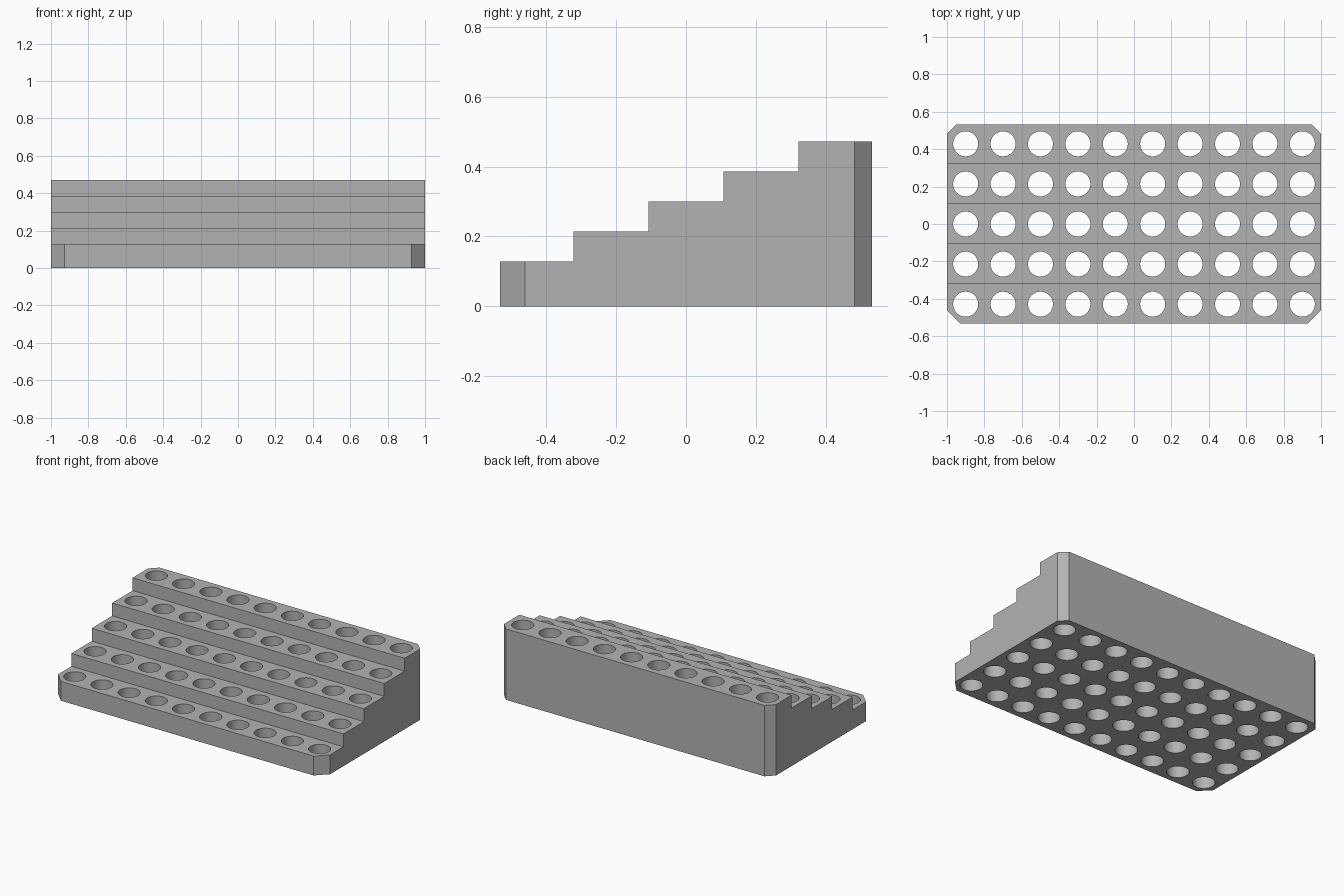
import bpy
import bmesh
from mathutils import Matrix

cube = bpy.data.objects.get("Cube")
if cube:
    bpy.data.objects.remove(cube, do_unlink=True)

# Dimensions
HALF_X, HALF_Y = 1.0, 0.533
ROWS, COLS = 5, 10
RUN, RISE, BASE = 0.2143, 0.0857, 0.1286
FRONT_CHAMFER, BACK_CHAMFER = 0.0714, 0.05
HOLE_R = 0.067

# Material
grey = bpy.data.materials.new("plain_grey")
grey.use_nodes = True
colour = (0.45, 0.45, 0.45, 1)
grey.diffuse_color = colour
grey.node_tree.nodes["Principled BSDF"].inputs["Base Color"].default_value = colour


def make_object(name, bm):
    bmesh.ops.recalc_face_normals(bm, faces=bm.faces[:])
    mesh = bpy.data.meshes.new(name)
    bm.to_mesh(mesh)
    bm.free()
    mesh.materials.append(grey)
    obj = bpy.data.objects.new(name, mesh)
    bpy.context.scene.collection.objects.link(obj)
    return obj


# Stepped block: staircase profile extruded across x
edges_y = [-HALF_Y] + [(i - ROWS / 2) * RUN for i in range(1, ROWS)] + [HALF_Y]
profile = [(-HALF_Y, 0)]
for i in range(ROWS):
    z = BASE + i * RISE
    profile += [(edges_y[i], z), (edges_y[i + 1], z)]
profile.append((HALF_Y, 0))

bm = bmesh.new()
side = bm.faces.new([bm.verts.new((-HALF_X, y, z)) for y, z in profile])
swept = bmesh.ops.extrude_face_region(bm, geom=[side])["geom"]
bmesh.ops.translate(bm, vec=(2 * HALF_X, 0, 0),
                    verts=[v for v in swept if isinstance(v, bmesh.types.BMVert)])
bmesh.ops.recalc_face_normals(bm, faces=bm.faces[:])

# Chamfered vertical corners, wider at the front
for y, size in ((-HALF_Y, FRONT_CHAMFER), (HALF_Y, BACK_CHAMFER)):
    corners = [e for e in bm.edges
               if all(abs(v.co.y - y) < 1e-4 for v in e.verts)
               and abs(e.verts[0].co.z - e.verts[1].co.z) > 0.01]
    bmesh.ops.bevel(bm, geom=corners, offset=size, segments=1,
                    affect='EDGES', clamp_overlap=False)
rack = make_object("stepped_rack", bm)

# Grid of round holes, cut right through
bm = bmesh.new()
for row in range(ROWS):
    for col in range(COLS):
        x = (col - (COLS - 1) / 2) * 0.2
        y = (row - (ROWS - 1) / 2) * RUN
        bmesh.ops.create_cone(bm, cap_ends=True, segments=40, radius1=HOLE_R,
                              radius2=HOLE_R, depth=1,
                              matrix=Matrix.Translation((x, y, 0.25)))
cutter = make_object("hole_cutter", bm)
cutter.hide_render = True

bpy.ops.object.select_all(action='DESELECT')
rack.select_set(True)
bpy.context.view_layer.objects.active = rack
cut = rack.modifiers.new("holes", 'BOOLEAN')
cut.operation = 'DIFFERENCE'
cut.solver = 'EXACT'
cut.object = cutter
bpy.ops.object.modifier_apply(modifier=cut.name)
bpy.data.objects.remove(cutter, do_unlink=True)
bpy.ops.object.shade_smooth_by_angle(angle=0.5)
